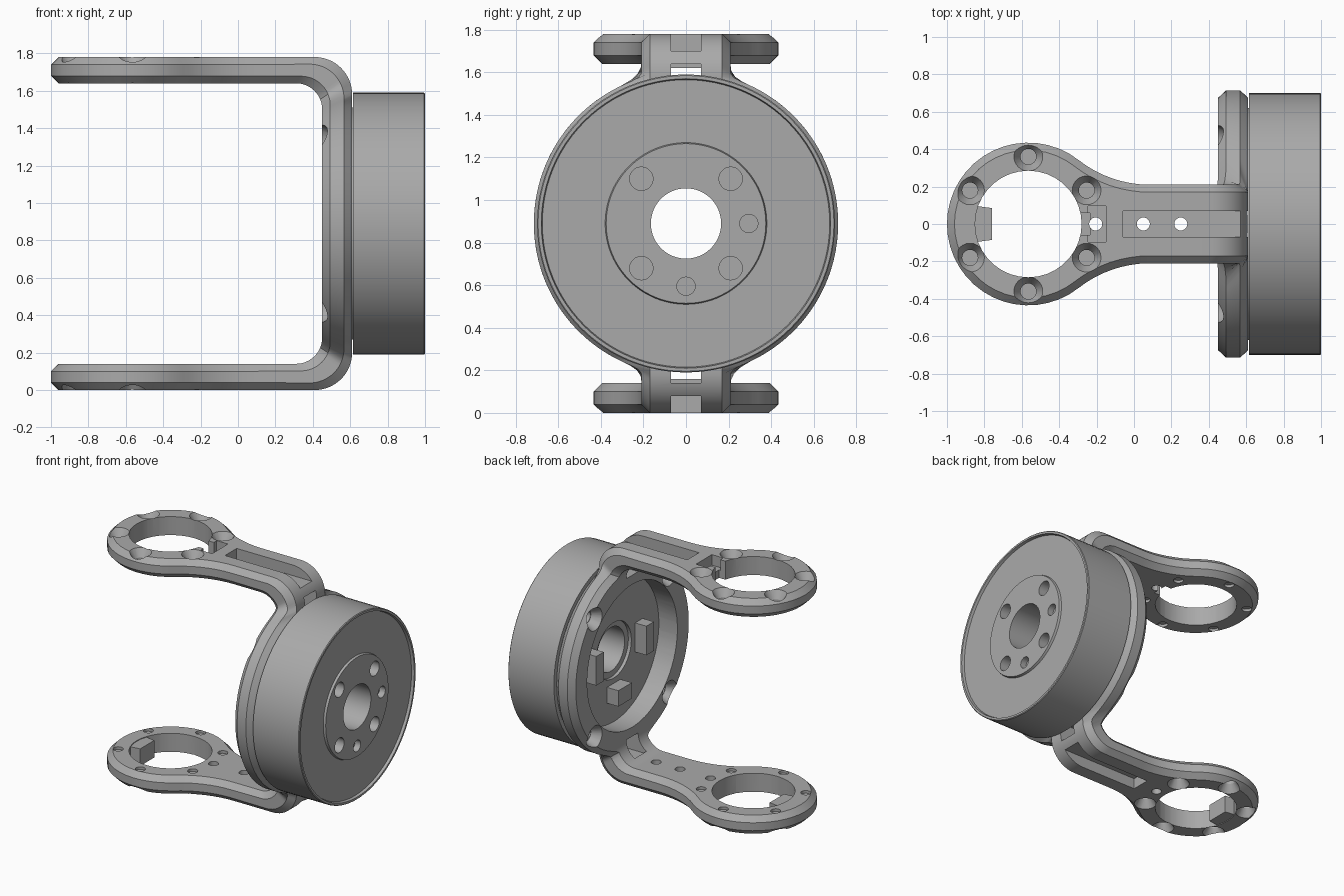
import bpy, bmesh, math
from math import sin, cos, pi, sqrt, radians
from mathutils import Matrix, Vector

if "Cube" in bpy.data.objects:
    bpy.data.objects.remove(bpy.data.objects["Cube"])

MID = 0.89          # height of the motor axis
CH = 0.04           # chamfer of the bracket edges
RX = -0.565         # centre of the arm rings

grey = bpy.data.materials.new("machined grey")
grey.diffuse_color = (0.40, 0.40, 0.40, 1)
grey.use_nodes = True
grey.node_tree.nodes["Principled BSDF"].inputs["Base Color"].default_value = grey.diffuse_color


def make(name, bm):
    bmesh.ops.recalc_face_normals(bm, faces=bm.faces)
    me = bpy.data.meshes.new(name)
    bm.to_mesh(me)
    bm.free()
    me.materials.append(grey)
    ob = bpy.data.objects.new(name, me)
    bpy.context.collection.objects.link(ob)
    return ob


def activate(ob):
    bpy.ops.object.select_all(action='DESELECT')
    ob.select_set(True)
    bpy.context.view_layer.objects.active = ob


def cone(bm, p, q, r1, r2=None, seg=32):
    """Cylinder or cone from point p to point q."""
    p, q = Vector(p), Vector(q)
    rot = (q - p).to_track_quat('Z', 'Y').to_matrix().to_4x4()
    bmesh.ops.create_cone(bm, cap_ends=True, segments=seg, radius1=r1,
                          radius2=r1 if r2 is None else r2, depth=(q - p).length,
                          matrix=Matrix.Translation((p + q) / 2) @ rot)


def box(bm, lo, hi):
    lo, hi = Vector(lo), Vector(hi)
    bmesh.ops.create_cube(bm, size=1, matrix=Matrix.Translation((lo + hi) / 2)
                          @ Matrix.Diagonal((*(hi - lo), 1)))


def cut(ob, bm):
    """Subtract the shapes in bm from ob."""
    cutter = make("cutter", bm)
    cutter.hide_render = True
    activate(ob)
    m = ob.modifiers.new("cut", 'BOOLEAN')
    m.operation, m.solver, m.use_self, m.object = 'DIFFERENCE', 'EXACT', True, cutter
    bpy.ops.object.modifier_apply(modifier=m.name)
    bpy.data.objects.remove(cutter)


def smooth(ob):
    activate(ob)
    bpy.ops.object.shade_smooth_by_angle(angle=radians(28))


def lathe(name, profile, seg):
    """Closed (x, radius) profile turned about the motor axis."""
    bm = bmesh.new()
    rings = [[bm.verts.new((x, r * sin(2 * pi * k / seg), MID + r * cos(2 * pi * k / seg)))
              for k in range(seg)] for x, r in profile]
    for a, b in zip(rings, rings[1:] + rings[:1]):
        for k in range(seg):
            n = (k + 1) % seg
            bm.faces.new((a[k], a[n], b[n], b[k]))
    return make(name, bm)


# --- bracket: one chamfered strip, ring -> neck -> bend -> round wall ---
def blend(a, b, k=0.07):
    h = max(k - abs(a - b), 0)
    return max(a, b) + h * h / (4 * k)


def wall_width(z, inset):
    d = (0.715 - inset) ** 2 - (z - MID) ** 2
    return blend(0.21 - inset, sqrt(max(d, 0)))


rows = []           # each row: four (x, y, z) points from inner to outer face


def arm_row(x, y, nx, ny):
    q = (x - CH * nx, max(y - CH * ny, 0))
    rows.append([(*q, 1.64), (x, y, 1.64 + CH), (x, y, 1.78 - CH), (*q, 1.78)])


def wall_row(inner, outer):
    row = []
    for t, inset in ((0, CH), (0.27, 0), (0.73, 0), (1, CH)):
        x, z = (inner[i] * (1 - t) + outer[i] * t for i in (0, 1))
        row.append((x, wall_width(z, inset), z))
    rows.append(row)


R, RHO = 0.435, 0.617
tan_a = math.atan2(0.21 + RHO, 0.65)
for k in range(17):                              # round end of the arm
    a = pi + (tan_a - pi) * k / 16
    arm_row(RX + R * cos(a), R * sin(a) if k else 0, cos(a), sin(a))
for k in range(1, 9):                            # flare into the neck
    a = pi + tan_a + (1.5 * pi - pi - tan_a) * k / 8
    arm_row(RX + 0.65 + RHO * cos(a), 0.21 + RHO + RHO * sin(a), -cos(a), -sin(a))
for k in range(17):                              # bend
    a = pi / 2 * k / 16
    wall_row((0.31 + 0.14 * sin(a), 1.50 + 0.14 * cos(a)),
             (0.41 + 0.20 * sin(a), 1.58 + 0.20 * cos(a)))
for k in range(1, 25):                           # upper half of the round wall
    u = (k / 24) ** 1.7
    wall_row((0.45, 1.50 + (MID - 1.50) * u), (0.61, 1.58 + (MID - 1.58) * u))

# lower half repeats the upper half in reverse
rows += [[(x, y, 2 * MID - z) for x, y, z in r] for r in reversed(rows[:-1])]
bm = bmesh.new()
loops = [[bm.verts.new(p) for p in r] + [bm.verts.new((x, -y, z)) for x, y, z in reversed(r)]
         for r in rows]
for a, b in zip(loops, loops[1:]):
    for k in range(8):
        n = (k + 1) % 8
        bm.faces.new((a[k], a[n], b[n], b[k]))
bmesh.ops.remove_doubles(bm, verts=bm.verts, dist=1e-5)
bracket = make("bracket", bm)

# --- openings through the arms and wall ---
bm = bmesh.new()
cone(bm, (RX, 0, -0.1), (RX, 0, 1.9), 0.285, seg=36)
cone(bm, (0.3, 0, MID), (0.7, 0, MID), 0.54, seg=64)
for x in (-0.205, 0.05, 0.25):
    cone(bm, (x, 0, -0.1), (x, 0, 1.9), 0.035, seg=20)
cut(bracket, bm)

# --- grooves, windows and the latch pocket ---
bm = bmesh.new()
for s in (1, -1):
    def zz(z):
        return MID + s * (z - MID)
    a, b = sorted((zz(1.70), zz(1.85)))
    box(bm, (-0.06, -0.07, a), (0.7, 0.07, b))
    a, b = sorted((zz(1.50), zz(1.64)))
    box(bm, (0.38, -0.07, a), (0.7, 0.07, b))
box(bm, (-0.245, -0.095, 1.70), (-0.15, 0.095, 1.85))
box(bm, (-0.32, -0.06, 1.60), (-0.235, 0.06, 1.85))
cut(bracket, bm)

# --- countersunk screw holes ---
bm = bmesh.new()
for s in (1, -1):
    for k in range(6):
        a = radians(30 + 60 * k)
        x, y = RX + 0.36 * cos(a), 0.36 * sin(a)

        def at(z):
            return (x, y, MID + s * (z - MID))
        cone(bm, at(1.72), at(1.79), 0.042, 0.083, 24)
        cone(bm, at(1.68), at(1.75), 0.042, seg=24)
        cone(bm, at(1.60), at(1.66), 0.035, seg=20)
for k in range(4):
    a = radians(45 + 90 * k)
    y, z = 0.63 * cos(a), MID + 0.63 * sin(a)
    cone(bm, (0.40, y, z), (0.52, y, z), 0.11, 0.05, 28)
    cone(bm, (0.50, y, z), (0.58, y, z), 0.045, seg=24)
cut(bracket, bm)
smooth(bracket)

# --- key tab inside the lower ring ---
bm = bmesh.new()
box(bm, (-0.87, -0.1, 0.005), (-0.76, 0.1, 0.135))
for v in bm.verts:
    if v.co.x > -0.8:
        v.co.y *= 0.85
make("ring_key", bm)

# --- motor body with recessed front and raised hub ---
motor = lathe("motor", [(0.63, 0.165), (0.63, 0.21), (0.605, 0.21), (0.605, 0.62), (0.616, 0.62),
                        (0.616, 0.70), (0.995, 0.70), (1.0, 0.695), (1.0, 0.68), (0.98, 0.675),
                        (0.98, 0.38), (0.997, 0.375), (0.997, 0.165)], 96)
bm = bmesh.new()
for y in (-0.21, 0.21):
    for z in (-0.21, 0.21):
        cone(bm, (0.92, y, MID + z), (1.1, y, MID + z), 0.055, seg=28)
for y, z in ((0.295, 0), (0, -0.295)):
    cone(bm, (0.95, y, MID + z), (1.1, y, MID + z), 0.043, seg=24)
cut(motor, bm)
smooth(motor)

# --- connectors on the back of the motor ---
for name, y, z, w, h in (("side_connector_right", -0.30, 0, 0.09, 0.22),
                         ("side_connector_left", 0.30, 0, 0.09, 0.22),
                         ("lower_connector", 0, -0.31, 0.16, 0.12)):
    bm = bmesh.new()
    box(bm, (0.51, y - w / 2, MID + z - h / 2), (0.61, y + w / 2, MID + z + h / 2))
    make(name, bm)
